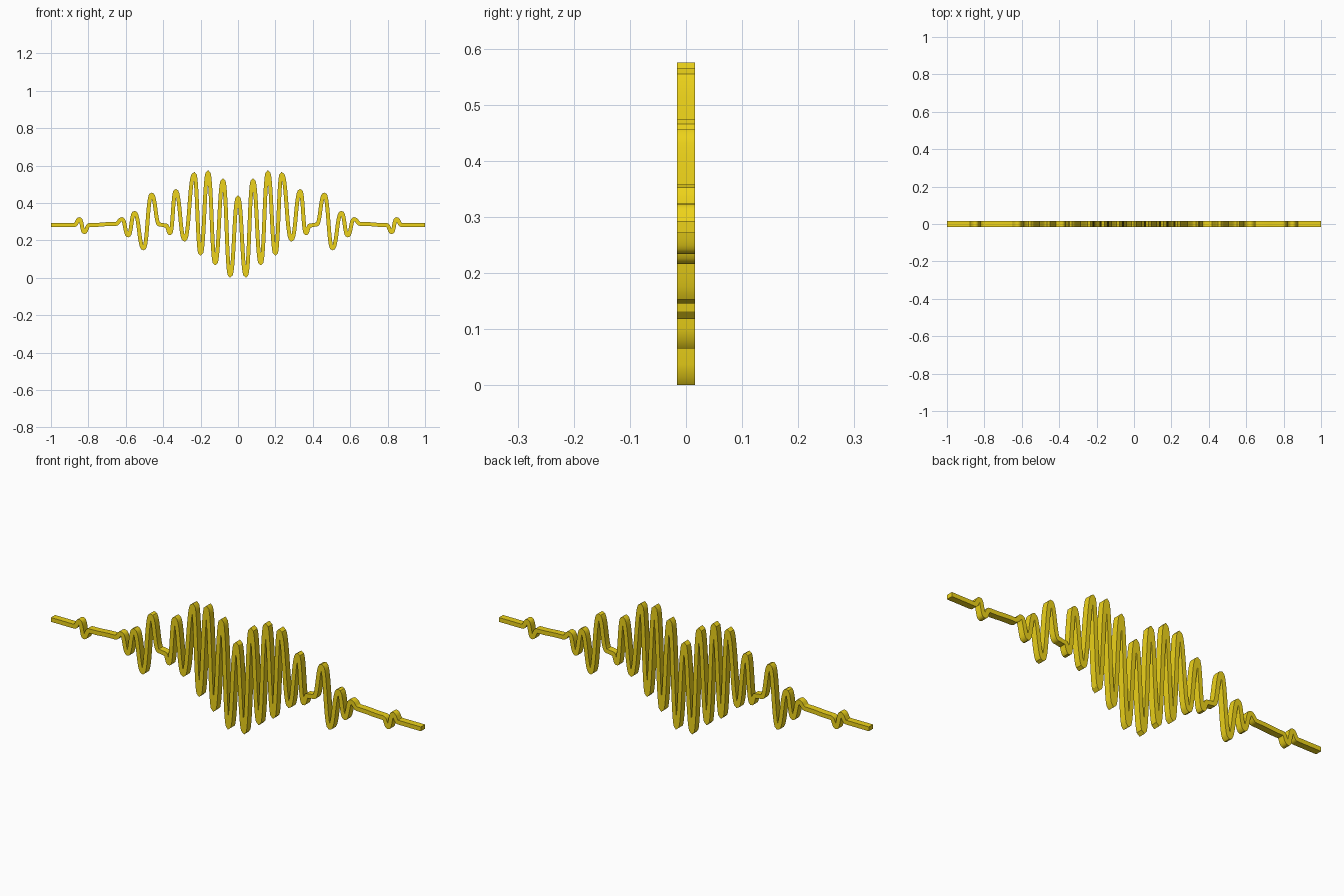
import bpy, bmesh
from mathutils import Vector

if "Cube" in bpy.data.objects:
    bpy.data.objects.remove(bpy.data.objects["Cube"])

HALF_T, HALF_D, STEPS = 0.0105, 0.016, 14

# Turning points (x, z of outer edge) from the centre outwards; the wave is symmetric
highs = {0.0, 0.08, 0.16, 0.234, 0.333, 0.462, 0.553, 0.62, 0.847}
flats = {0.385, 0.42, 0.655, 0.795, 0.875, 1.0}
turns = [(0.0, 0.440), (0.042, 0.003), (0.08, 0.532), (0.122, 0.066), (0.16, 0.575),
         (0.2, 0.118), (0.234, 0.566), (0.286, 0.193), (0.333, 0.475), (0.363, 0.228),
         (0.385, 0.280), (0.42, 0.284), (0.462, 0.456), (0.505, 0.146), (0.553, 0.358),
         (0.587, 0.216), (0.62, 0.324), (0.655, 0.288), (0.795, 0.282), (0.822, 0.234),
         (0.847, 0.324), (0.875, 0.282), (1.0, 0.282)]
turns[1] = (0.042, 0.0)


def centre(p):
    x, z = p
    return Vector((x, z if x in flats else z - HALF_T if x in highs else z + HALF_T))


half = [centre(p) for p in turns]
knots = [Vector((-p.x, p.y)) for p in reversed(half[1:])] + half

# Smooth path with level handles at every turning point
path = []
for a, b in zip(knots, knots[1:]):
    h = Vector(((b.x - a.x) * 0.5, 0))
    n = 2 if abs(b.y - a.y) < 0.002 else STEPS
    for i in range(n):
        t = i / n
        u = 1 - t
        path.append(a * u**3 + (a + h) * 3 * u * u * t + (b - h) * 3 * u * t * t + b * t**3)
path.append(knots[-1])

# Sweep a rectangle along the path
bm = bmesh.new()
rings = []
for i, p in enumerate(path):
    d = (path[min(i + 1, len(path) - 1)] - path[max(i - 1, 0)]).normalized()
    nrm = Vector((-d.y, d.x)) * HALF_T
    rings.append([bm.verts.new((p.x + s * nrm.x, y, p.y + s * nrm.y))
                  for s, y in ((1, -HALF_D), (1, HALF_D), (-1, HALF_D), (-1, -HALF_D))])
for r, q in zip(rings, rings[1:]):
    for k in range(4):
        j = (k + 1) % 4
        bm.faces.new((r[k], r[j], q[j], q[k]))
bm.faces.new(rings[0][::-1])
bm.faces.new(rings[-1])
bmesh.ops.recalc_face_normals(bm, faces=bm.faces)

mesh = bpy.data.meshes.new("wave_ribbon")
bm.to_mesh(mesh)
bm.free()
ribbon = bpy.data.objects.new("wave_ribbon", mesh)
bpy.context.collection.objects.link(ribbon)
mat = bpy.data.materials.new("yellow")
mat.diffuse_color = (0.85, 0.65, 0.01, 1)
mat.use_nodes = True
mat.node_tree.nodes["Principled BSDF"].inputs["Base Color"].default_value = mat.diffuse_color
mesh.materials.append(mat)
bpy.context.view_layer.objects.active = ribbon
ribbon.select_set(True)
bpy.ops.object.shade_smooth_by_angle(angle=0.6)
